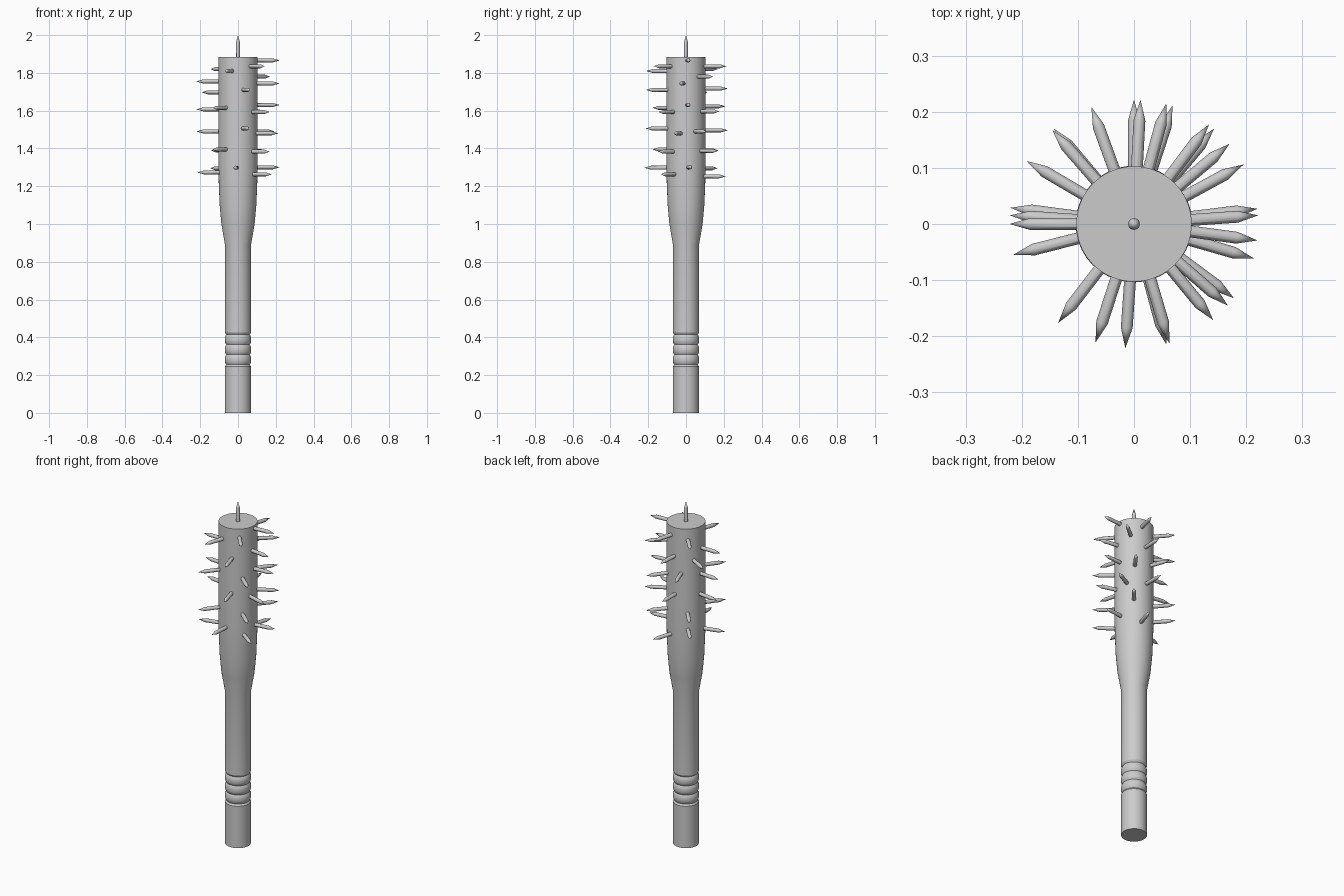
import bpy, bmesh, math
from mathutils import Matrix, Vector

if "Cube" in bpy.data.objects:
    bpy.data.objects.remove(bpy.data.objects["Cube"])

grey = bpy.data.materials.new("plain grey")
grey.diffuse_color = (0.6, 0.6, 0.6, 1)
grey.use_nodes = True
grey.node_tree.nodes["Principled BSDF"].inputs["Base Color"].default_value = grey.diffuse_color


def lathe(name, profile, sides, matrix=Matrix()):
    """Spin (radius, height) points around z, closing both ends."""
    bm = bmesh.new()
    rings = []
    for r, z in profile:
        if r == 0:
            rings.append([bm.verts.new((0, 0, z))])
        else:
            rings.append([bm.verts.new((r * math.cos(2 * math.pi * i / sides),
                                        r * math.sin(2 * math.pi * i / sides), z))
                          for i in range(sides)])
    for a, b in zip(rings, rings[1:]):
        for i in range(sides):
            j = (i + 1) % sides
            if len(b) == 1:
                bm.faces.new((a[i], a[j], b[0]))
            else:
                bm.faces.new((a[i], a[j], b[j], b[i]))
    bm.faces.new(rings[0][::-1])
    if len(rings[-1]) > 1:
        bm.faces.new(rings[-1])
    bm.transform(matrix)
    mesh = bpy.data.meshes.new(name)
    bm.to_mesh(mesh)
    bm.free()
    mesh.materials.append(grey)
    ob = bpy.data.objects.new(name, mesh)
    bpy.context.collection.objects.link(ob)
    bpy.ops.object.select_all(action='DESELECT')
    ob.select_set(True)
    bpy.context.view_layer.objects.active = ob
    bpy.ops.object.shade_smooth_by_angle(angle=math.radians(30))
    return ob


# Club body: handle, rounded grip rings, taper and barrel
profile = [(0.069, 0), (0.069, 0.245)]
for k in range(3):
    z0 = 0.255 + k * 0.053
    for s in range(7):
        t = s / 6
        profile.append((0.062 + 0.008 * math.sin(math.pi * t) ** 0.6, z0 + 0.053 * t * 0.999))
profile += [(0.069, 0.425), (0.069, 0.89), (0.088, 1.0), (0.097, 1.1), (0.102, 1.22),
            (0.104, 1.32), (0.103, 1.54), (0.103, 1.885)]
lathe("club_body", profile, 40)

# Spikes: (direction in degrees, height)
spikes = [
    (4, 1.866), (4, 1.63), (7, 1.30), (-7.6, 1.744), (-16, 1.48),
    (28.5, 1.49), (40, 1.78), (53, 1.596), (50, 1.387),
    (75, 1.835), (87, 1.717), (90, 1.496), (72, 1.252), (110, 1.623),
    (131, 1.82), (130, 1.39), (131, 1.295), (149.6, 1.697),
    (180, 1.755), (176, 1.607), (172.5, 1.49), (-165.7, 1.273),
    (-127.5, 1.615), (-127.5, 1.395), (-108, 1.81), (-94, 1.298),
    (-75, 1.506), (-73.5, 1.71), (-50.5, 1.835), (-41, 1.593),
    (-41, 1.383), (-36.6, 1.263)]
spike_shape = [(0.0105, 0.08), (0.0105, 0.185), (0, 0.222)]
for angle, z in spikes:
    turn = (Matrix.Translation((0, 0, z)) @ Matrix.Rotation(math.radians(angle), 4, 'Z')
            @ Matrix.Rotation(math.pi / 2, 4, 'Y'))
    lathe("side_spike", spike_shape, 12, turn)

# Spike on the end of the barrel
lathe("top_spike", [(0.0105, 1.86), (0.0105, 1.963), (0, 2.0)], 12)
